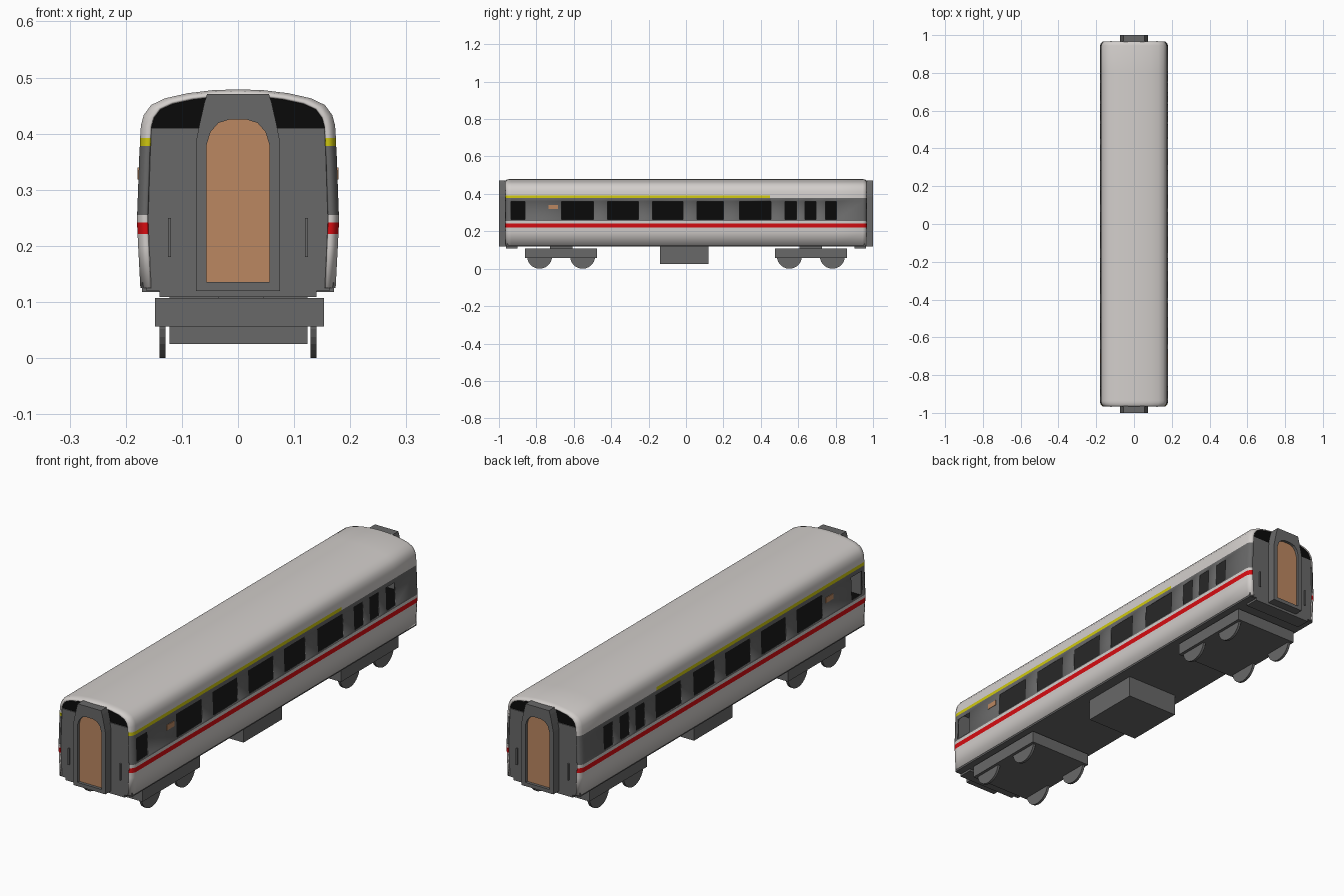
import bpy, bmesh, math

if "Cube" in bpy.data.objects:
    bpy.data.objects.remove(bpy.data.objects["Cube"])


def mat(name, r, g, b):
    m = bpy.data.materials.new(name)
    m.diffuse_color = (r, g, b, 1)
    m.use_nodes = True
    m.node_tree.nodes["Principled BSDF"].inputs["Base Color"].default_value = m.diffuse_color
    return m


WHITE = mat("warm_white", 0.65, 0.62, 0.60)
GREY = mat("mid_grey", 0.14, 0.14, 0.14)
BLACK = mat("black", 0.003, 0.003, 0.003)
RED = mat("red", 0.68, 0.004, 0.006)
YELLOW = mat("yellow", 0.62, 0.57, 0.005)
TAN = mat("tan", 0.50, 0.245, 0.12)


def finish(name, bm, mats, fix=True):
    if fix:
        bmesh.ops.recalc_face_normals(bm, faces=bm.faces)
    me = bpy.data.meshes.new(name)
    bm.to_mesh(me)
    bm.free()
    for m in mats:
        me.materials.append(m)
    ob = bpy.data.objects.new(name, me)
    bpy.context.collection.objects.link(ob)
    return ob


def box(name, m, x, y, z):
    bm = bmesh.new()
    bmesh.ops.create_cube(bm, size=1)
    for v in bm.verts:
        v.co = [(a + b) / 2 + c * (b - a) for c, (a, b) in zip(v.co, (x, y, z))]
    return finish(name, bm, [m])


def prism(name, m, pts, lo, hi, axis="y"):
    """Extrude a closed 2D outline along x or y."""
    bm = bmesh.new()
    put = (lambda p, d: (p[0], d, p[1])) if axis == "y" else (lambda p, d: (d, p[0], p[1]))
    a = [bm.verts.new(put(p, lo)) for p in pts]
    b = [bm.verts.new(put(p, hi)) for p in pts]
    bm.faces.new(a)
    bm.faces.new(b)
    n = len(pts)
    for i in range(n):
        j = (i + 1) % n
        bm.faces.new((a[i], a[j], b[j], b[i]))
    return finish(name, bm, [m])


def ring(name, m, outer, inner, lo, hi):
    """Frame with a hole, between two outlines of equal point count."""
    bm = bmesh.new()
    loops = [[bm.verts.new((x, y, z)) for x, z in pts]
             for pts, y in ((outer, lo), (outer, hi), (inner, hi), (inner, lo))]
    n = len(outer)
    for k in range(4):
        p, q = loops[k], loops[(k + 1) % 4]
        for i in range(n):
            j = (i + 1) % n
            bm.faces.new((p[i], p[j], q[j], q[i]))
    return finish(name, bm, [m])


def mirrored(half):
    return half + [(-x, z) for x, z in reversed(half) if x > 1e-6]


# Body shell: half cross-section, bottom to roof ridge
HALF = [(.174, .125), (.178, .2), (.179, .221), (.18, .242), (.18, .255), (.1795, .262),
        (.176, .36), (.175, .378), (.1745, .392), (.173, .415), (.168, .433), (.155, .451),
        (.13, .463), (.09, .472), (.045, .4775), (0, .479)]
PROFILE = mirrored(HALF)
WINDOWS = [(-.935, -.86), (-.665, -.495), (-.42, -.255), (-.18, -.015), (.06, .2),
           (.285, .455), (.53, .59), (.635, .695), (.745, .805)]
STRIPE_END = .45
stations = [(s * y, d) for s in (-1, 1) for y, d in ((.945, 0), (.959, .006), (.967, .017))]
stations += [(y, 0) for w in WINDOWS for y in w] + [(STRIPE_END - .002, 0)]
stations.sort()


def band(y, z):
    if .221 < z < .242:
        return 2
    if .255 < z < .378:
        return 1
    if .378 < z < .392 and y < STRIPE_END - .002:
        return 3
    return 0


bm = bmesh.new()
rows = []
for y, d in stations:
    rows.append([bm.verts.new((x * (1 - d / .18), y, z - .5 * d * max(0, (z - .4) / .08)))
                 for x, z in PROFILE])
for r0, r1 in zip(rows, rows[1:]):
    ym = (r0[0].co.y + r1[0].co.y) / 2
    for i in range(len(PROFILE) - 1):
        zm = (PROFILE[i][1] + PROFILE[i + 1][1]) / 2
        if .262 < zm < .36 and any(a < ym < b for a, b in WINDOWS):
            continue  # window opening
        f = bm.faces.new((r0[i], r1[i], r1[i + 1], r0[i + 1]))
        f.material_index = band(ym, zm)
        f.smooth = True
shell = finish("body_shell", bm, [WHITE, GREY, RED, YELLOW], fix=False)
sol = shell.modifiers.new("thickness", "SOLIDIFY")
sol.thickness = .005
sol.offset = -1
bpy.context.view_layer.objects.active = shell
shell.select_set(True)
bpy.ops.object.shade_smooth_by_angle(angle=math.radians(35))

# Interior seen through the windows
box("ceiling", GREY, (-.168, .168), (-.95, .95), (.395, .408))
box("interior_floor", BLACK, (-.172, .172), (-.95, .95), (.23, .25))
box("centre_partition", BLACK, (-.003, .003), (-.945, .945), (.245, .4))

# Underframe and equipment box
box("underframe", GREY, (-.171, .171), (-.958, .958), (.118, .135))
box("equipment_box", GREY, (-.122, .124), (-.14, .12), (.025, .125))

# Side destination plates
for s in (-1, 1):
    box("side_plate", TAN, sorted((s * .174, s * .1795)), (-.735, -.685), (.318, .34))

# Both ends: wall, roof panel, gangway, door, handrails
FRAME = mirrored([(.075, .12), (.075, .385), (.069, .415), (.06, .455), (.055, .471)])
DOOR = mirrored([(.056, .136), (.056, .38), (.049, .403), (.035, .419), (.016, .425)])
ARCH = mirrored([(.158, .405)] + [(x * .93, z - .006) for x, z in HALF if z > .414])
for s, end in ((-1, "front"), (1, "back")):
    def yr(a, b):
        return sorted((s * a, s * b))
    box(end + "_end_wall", GREY, (-.163, .163), yr(.945, .962), (.12, .41))
    box(end + "_end_sill", GREY, (-.14, .14), yr(.9, .962), (.109, .13))
    prism(end + "_roof_panel", BLACK, ARCH, *yr(.945, .958))
    ring(end + "_gangway_frame", GREY, FRAME, DOOR, *yr(.95, 1.0))
    prism(end + "_gangway_door", TAN, DOOR, *yr(.955, .988))
    for sx in (-1, 1):
        box(end + "_handrail", GREY, sorted((sx * .119, sx * .125)), yr(.96, .968), (.18, .25))

# Bogies with wheels tucked under the frame
for s, end in ((-1, "front"), (1, "back")):
    yc = s * .668
    box(end + "_bogie_frame", GREY, (-.148, .153), (yc - .193, yc + .193), (.056, .107))
    box(end + "_bogie_pivot", GREY, (-.035, .045), (yc - .06, yc + .06), (.1, .125))
    for dy in (-.115, .115):
        half_disc = [(yc + dy + .067 * math.cos(t), .067 + .067 * math.sin(t))
                     for t in (math.pi + math.pi * k / 14 for k in range(15))]
        for sx in (-1, 1):
            prism(end + "_wheel", GREY, half_disc, *sorted((sx * .129, sx * .14)), axis="x")
